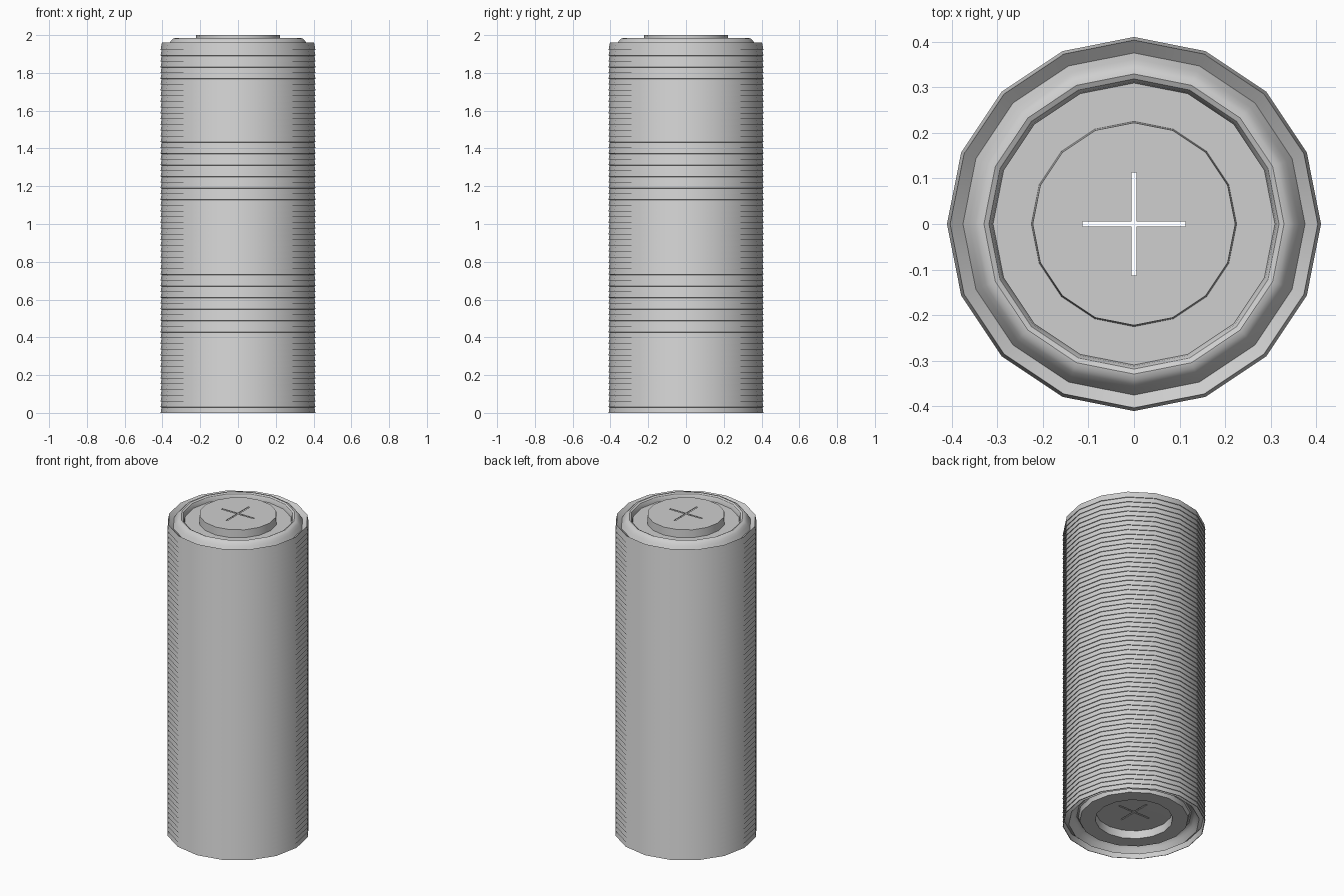
import bpy, bmesh
from math import cos, sin, pi

cube = bpy.data.objects.get("Cube")
if cube:
    bpy.data.objects.remove(cube, do_unlink=True)

SIDES = 16
COUNT = 64
PITCH = 0.0305

grey = bpy.data.materials.new("light_grey_plastic")
grey.use_nodes = True
colour = (0.62, 0.62, 0.62, 1)
grey.diffuse_color = colour
grey.node_tree.nodes["Principled BSDF"].inputs["Base Color"].default_value = colour

# Lid profile (radius, height): skirt, rim, channel, rounded bead, floor, raised disc
profile = [
    (0.41, 0), (0.403, 0.0385), (0.375, 0.015),
    (0.362, 0.038), (0.352, 0.052), (0.341, 0.061), (0.329, 0.0635),
    (0.318, 0.058), (0.312, 0.047), (0.309, 0.03),
    (0.225, 0.03), (0.222, 0.0785),
]

bm = bmesh.new()
rings = []
for r, z in profile:
    rings.append([bm.verts.new((r * cos(2 * pi * i / SIDES), r * sin(2 * pi * i / SIDES), z))
                  for i in range(SIDES)])
for low, high in zip(rings, rings[1:]):
    for i in range(SIDES):
        j = (i + 1) % SIDES
        bm.faces.new((low[i], low[j], high[j], high[i]))

# Cross-shaped straw slit cut through the middle of the raised disc
arm, half = 0.113, 0.005
top = profile[-1][1]
slit = []
quarter = [(arm, -half), (arm, half), (half, half)]
for turn in range(4):
    c, s = round(cos(turn * pi / 2)), round(sin(turn * pi / 2))
    slit += [bm.verts.new((c * x - s * y, s * x + c * y, top)) for x, y in quarter]


def loop_edges(verts):
    edges = []
    for a, b in zip(verts, verts[1:] + verts[:1]):
        edges.append(bm.edges.get((a, b)) or bm.edges.new((a, b)))
    return edges


filled = bmesh.ops.triangle_fill(bm, use_beauty=True, normal=(0, 0, 1),
                                 edges=loop_edges(rings[-1]) + loop_edges(slit))
for face in filled["geom"]:
    if isinstance(face, bmesh.types.BMFace):
        face.normal_update()
        if face.normal.z < 0:
            face.normal_flip()

mesh = bpy.data.meshes.new("stacked_lids")
bm.to_mesh(mesh)
bm.free()
mesh.materials.append(grey)
lids = bpy.data.objects.new("stacked_lids", mesh)
bpy.context.collection.objects.link(lids)
for other in bpy.context.selected_objects:
    other.select_set(False)
lids.select_set(True)
bpy.context.view_layer.objects.active = lids

# Thin wall, then smooth shading with crisp creases
wall = lids.modifiers.new("wall", "SOLIDIFY")
wall.thickness = 0.004
wall.offset = -1
bpy.ops.object.modifier_apply(modifier=wall.name)
bpy.ops.object.shade_smooth_by_angle(angle=pi / 6)

# Nested stack of identical lids
stack = lids.modifiers.new("stack", "ARRAY")
stack.count = COUNT
stack.use_relative_offset = False
stack.use_constant_offset = True
stack.constant_offset_displace = (0, 0, PITCH)
